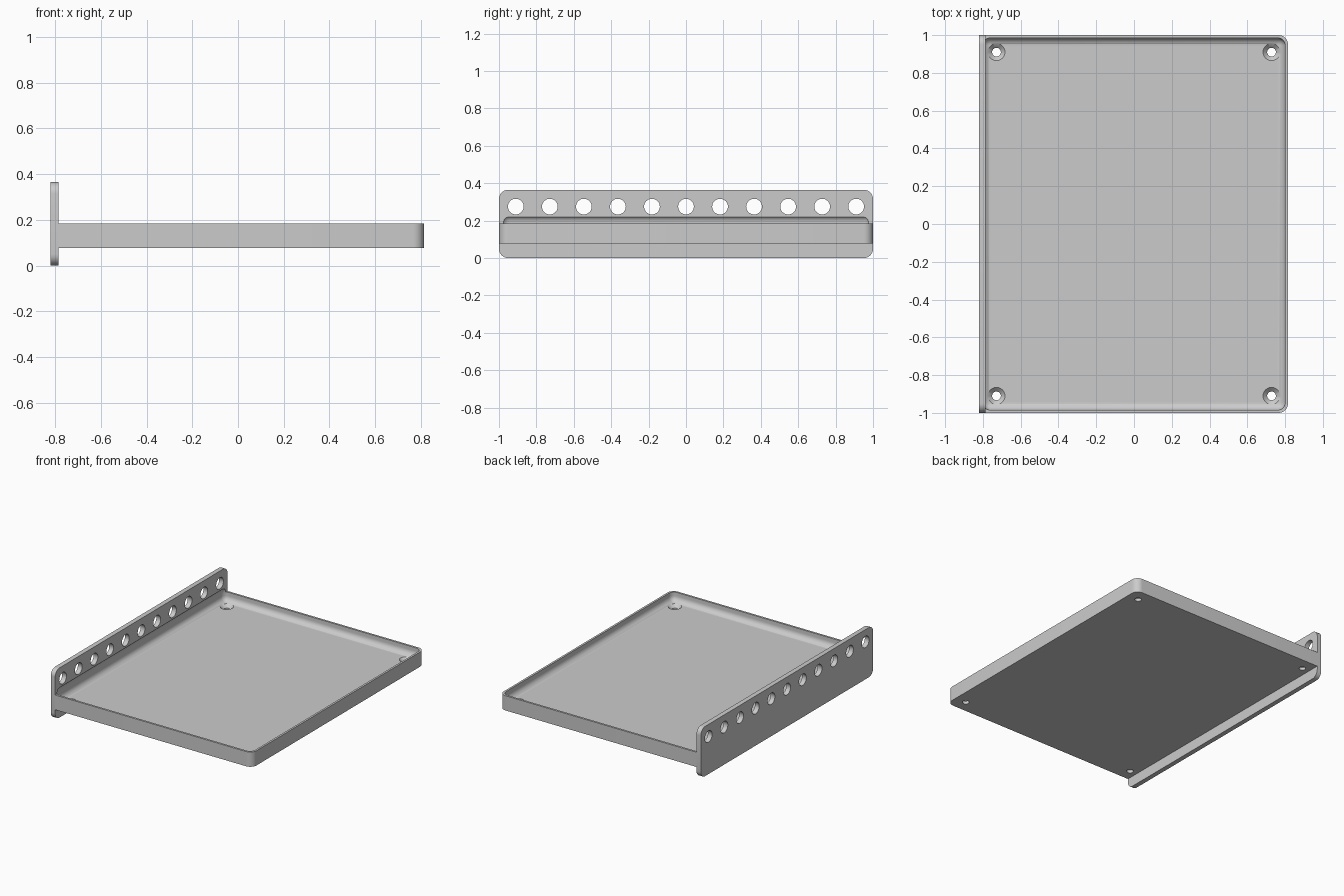
import bpy, bmesh, math
from mathutils import Matrix

if "Cube" in bpy.data.objects:
    bpy.data.objects.remove(bpy.data.objects["Cube"], do_unlink=True)

grey = bpy.data.materials.new("plain grey")
grey.use_nodes = True
COLOUR = (0.6, 0.6, 0.6, 1)
grey.diffuse_color = COLOUR
grey.node_tree.nodes["Principled BSDF"].inputs["Base Color"].default_value = COLOUR


def make(name, bm):
    bmesh.ops.recalc_face_normals(bm, faces=bm.faces)
    mesh = bpy.data.meshes.new(name)
    bm.to_mesh(mesh)
    bm.free()
    mesh.materials.append(grey)
    ob = bpy.data.objects.new(name, mesh)
    bpy.context.collection.objects.link(ob)
    return ob


def rounded_box(name, low, high, radius, pick):
    """Box between two corners, with the edges chosen by pick rounded."""
    bm = bmesh.new()
    bmesh.ops.create_cube(bm, size=1)
    for v in bm.verts:
        v.co = [(a + b) / 2 + c * (b - a) for a, b, c in zip(low, high, v.co)]
    edges = [e for e in bm.edges if pick(e.verts[0].co, e.verts[1].co)]
    bmesh.ops.bevel(bm, geom=edges, offset=radius, segments=8, profile=0.5,
                    affect='EDGES', clamp_overlap=True)
    return make(name, bm)


def add_cone(bm, matrix, r1, r2, depth):
    bmesh.ops.create_cone(bm, cap_ends=True, segments=32, radius1=r1,
                          radius2=r2, depth=depth, matrix=matrix)


def cut(ob, cutter):
    mod = ob.modifiers.new("cut", 'BOOLEAN')
    mod.operation, mod.solver, mod.object = 'DIFFERENCE', 'EXACT', cutter
    bpy.ops.object.select_all(action='DESELECT')
    ob.select_set(True)
    bpy.context.view_layer.objects.active = ob
    bpy.ops.object.modifier_apply(modifier=mod.name)


# Tray body, rounded at the two free corners
tray = rounded_box("tray", (-0.785, -1, 0.077), (0.815, 1, 0.185), 0.05,
                   lambda a, b: a.x > 0 and b.x > 0 and abs(a.z - b.z) > 0.01)

# Upright mounting plate, rounded at its four corners
plate = rounded_box("mounting_plate", (-0.82, -1, 0), (-0.785, 1, 0.365), 0.05,
                    lambda a, b: abs(a.x - b.x) > 0.01)

# Hollow with rounded edges, which also bites a little into the plate
hollow = rounded_box("hollow_cutter", (-0.8, -0.985, 0.12), (0.8, 0.985, 0.229),
                     0.04, lambda a, b: True)

# Countersunk screw holes in the tray floor
FLOOR, HOLE, HEAD, SINK = 0.12, 0.023, 0.045, 0.022
bm = bmesh.new()
for x in (-0.728, 0.728):
    for y in (-0.91, 0.91):
        add_cone(bm, Matrix.Translation((x, y, 0.09)), HOLE, HOLE, 0.1)
screw_holes = make("screw_hole_cutter", bm)
bm = bmesh.new()
for x in (-0.728, 0.728):
    for y in (-0.91, 0.91):
        add_cone(bm, Matrix.Translation((x, y, FLOOR)), HOLE,
                 2 * HEAD - HOLE, 2 * SINK)
countersinks = make("countersink_cutter", bm)

# Row of round holes along the top of the plate
bm = bmesh.new()
for i in range(-5, 6):
    place = Matrix.Translation((-0.8, i * 0.182, 0.275))
    add_cone(bm, place @ Matrix.Rotation(math.pi / 2, 4, 'Y'), 0.042, 0.042, 0.2)
plate_holes = make("plate_hole_cutter", bm)

for part, cutters in ((tray, (hollow, screw_holes, countersinks)),
                      (plate, (hollow, plate_holes))):
    for cutter in cutters:
        cut(part, cutter)
    bpy.ops.object.shade_smooth_by_angle(angle=math.radians(30))

for cutter in (hollow, screw_holes, countersinks, plate_holes):
    bpy.data.objects.remove(cutter, do_unlink=True)
